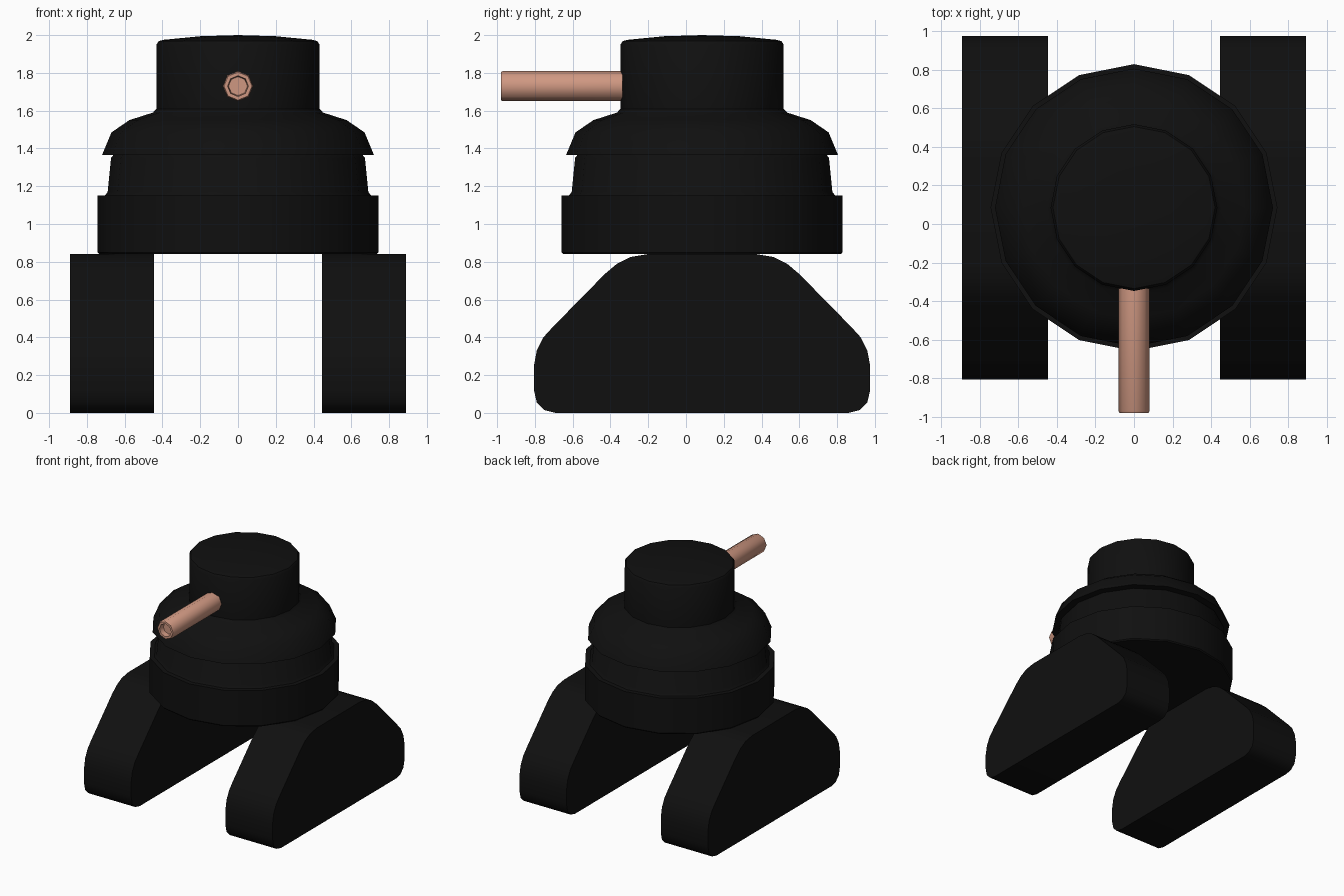
import bpy, bmesh, math
from mathutils import Matrix

cube = bpy.data.objects.get("Cube")
if cube:
    bpy.data.objects.remove(cube, do_unlink=True)

CENTRE_Y = 0.085


def make_material(name, rgb):
    mat = bpy.data.materials.new(name)
    mat.use_nodes = True
    mat.diffuse_color = (*rgb, 1)
    mat.node_tree.nodes["Principled BSDF"].inputs["Base Color"].default_value = (*rgb, 1)
    return mat


black = make_material("matt black", (0.005, 0.005, 0.005))
copper = make_material("pale copper", (0.62, 0.31, 0.22))


def finish(name, bm, mat, angle):
    bmesh.ops.recalc_face_normals(bm, faces=bm.faces)
    mesh = bpy.data.meshes.new(name)
    bm.to_mesh(mesh)
    bm.free()
    mesh.materials.append(mat)
    obj = bpy.data.objects.new(name, mesh)
    bpy.context.collection.objects.link(obj)
    bpy.ops.object.select_all(action="DESELECT")
    obj.select_set(True)
    bpy.context.view_layer.objects.active = obj
    bpy.ops.object.shade_smooth_by_angle(angle=math.radians(angle))
    return obj


def lathe(name, profile, sides, mat, matrix, angle=35):
    """Revolve (radius, height) points; the ends lie on the axis."""
    bm = bmesh.new()
    verts = [bm.verts.new((r, 0, h)) for r, h in profile]
    edges = [bm.edges.new(pair) for pair in zip(verts, verts[1:])]
    bmesh.ops.spin(bm, geom=verts + edges, cent=(0, 0, 0), axis=(0, 0, 1),
                   angle=math.tau, steps=sides, use_duplicate=False)
    bmesh.ops.remove_doubles(bm, verts=bm.verts, dist=0.0005)
    bmesh.ops.transform(bm, matrix=matrix, verts=bm.verts)
    return finish(name, bm, mat, angle)


# Turret body: base drum, recessed neck, flared collar and domed head
body_profile = [
    (0, 0.84), (0.735, 0.84), (0.743, 0.85), (0.743, 1.15), (0.705, 1.15),
    (0.69, 1.17), (0.672, 1.35), (0.66, 1.365), (0.72, 1.365), (0.67, 1.485),
    (0.575, 1.55), (0.45, 1.59), (0.432, 1.61), (0.432, 1.95),
    (0.42, 1.968), (0.395, 1.975), (0.2, 1.994), (0, 2.0)]
lathe("turret_body", body_profile, 16, black, Matrix.Translation((0, CENTRE_Y, 0)))

# Hollow-tipped barrel pointing forward
barrel_profile = [
    (0, 0), (0.08, 0), (0.08, 0.635), (0.074, 0.645),
    (0.055, 0.645), (0.05, 0.60), (0, 0.60)]
lathe("barrel", barrel_profile, 8, copper,
      Matrix.Translation((0, -0.335, 1.73)) @ Matrix.Rotation(math.pi / 2, 4, "X"), 50)

# Track pods: half outline (distance from the middle, height), mirrored front to back
half = [
    (0.775, 0), (0.835, 0.015), (0.875, 0.055), (0.89, 0.12), (0.89, 0.25),
    (0.875, 0.33), (0.84, 0.40), (0.79, 0.455), (0.515, 0.735),
    (0.45, 0.79), (0.38, 0.825), (0.29, 0.84)]
outline = half + [(-d, h) for d, h in reversed(half)]
for name, x in (("left_track", 0.445), ("right_track", -0.89)):
    bm = bmesh.new()
    face = bm.faces.new([bm.verts.new((x, CENTRE_Y + d, h)) for d, h in outline])
    side = bmesh.ops.extrude_face_region(bm, geom=[face], use_keep_orig=True)
    moved = [v for v in side["geom"] if isinstance(v, bmesh.types.BMVert)]
    bmesh.ops.translate(bm, vec=(0.445, 0, 0), verts=moved)
    finish(name, bm, black, 35)
